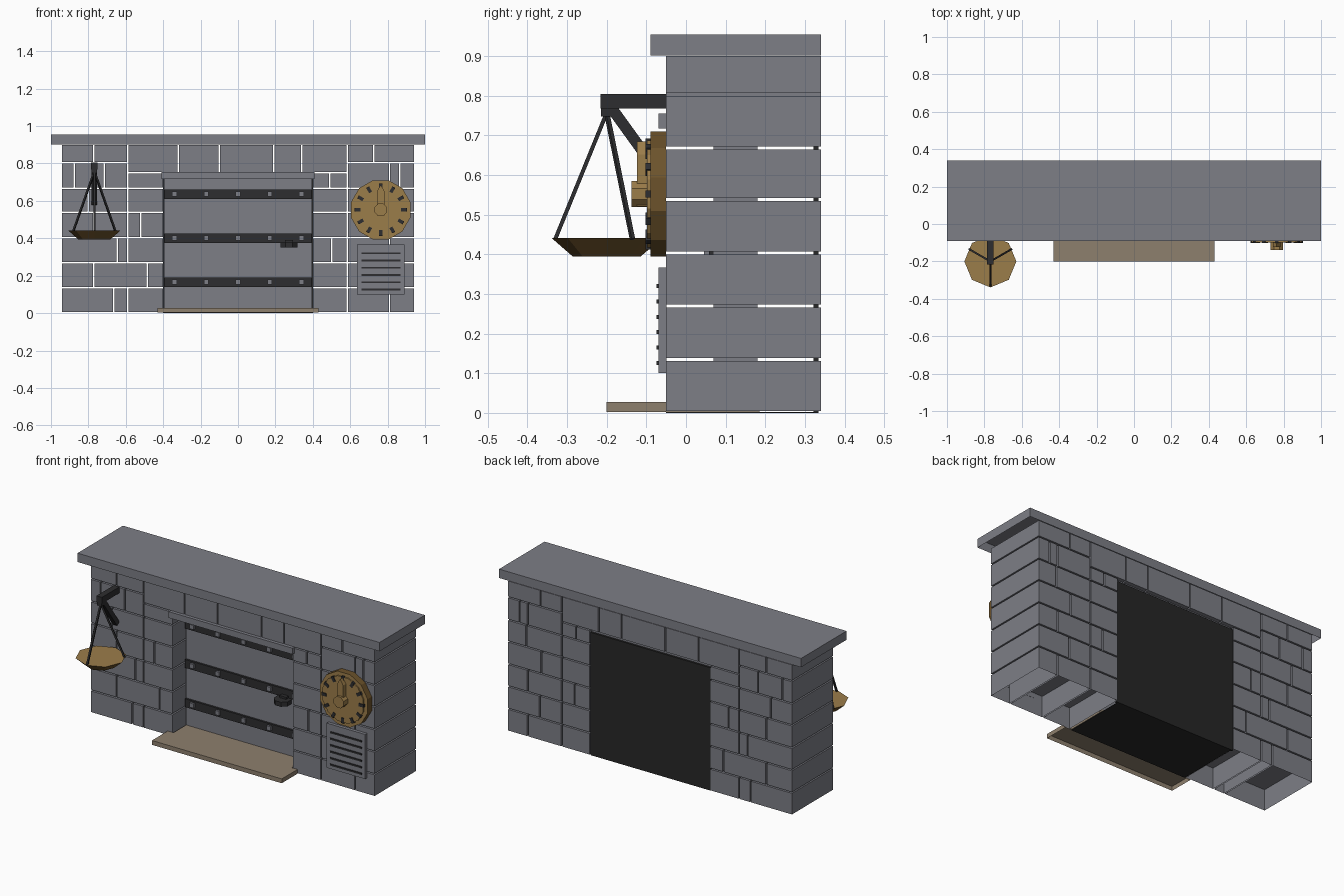
import bpy, bmesh, math
from mathutils import Vector, Matrix

if "Cube" in bpy.data.objects:
    bpy.data.objects.remove(bpy.data.objects["Cube"])


def material(name, r, g, b):
    m = bpy.data.materials.new(name)
    m.use_nodes = True
    m.diffuse_color = (r, g, b, 1)
    m.node_tree.nodes["Principled BSDF"].inputs["Base Color"].default_value = (r, g, b, 1)
    return m


STONE = material("grey stone", 0.205, 0.21, 0.24)
IRON = material("dark iron", 0.027, 0.027, 0.029)
SOOT = material("soot black", 0.02, 0.02, 0.02)
BRASS = material("brass", 0.33, 0.205, 0.068)
BRONZE = material("dark bronze", 0.15, 0.085, 0.024)
HEARTH = material("tan slab", 0.27, 0.215, 0.155)


def finish(name, bm, *mats):
    mesh = bpy.data.meshes.new(name)
    bm.to_mesh(mesh)
    bm.free()
    for m in mats:
        mesh.materials.append(m)
    ob = bpy.data.objects.new(name, mesh)
    bpy.context.collection.objects.link(ob)
    return ob


def add_box(bm, x, y, z, open_bottom=False):
    """Box given by (min, max) ranges on each axis."""
    size = Vector((x[1] - x[0], y[1] - y[0], z[1] - z[0]))
    mid = Vector((sum(x), sum(y), sum(z))) / 2
    verts = bmesh.ops.create_cube(
        bm, size=1, matrix=Matrix.Translation(mid) @ Matrix.Diagonal(size).to_4x4())["verts"]
    if open_bottom:
        faces = {f for v in verts for f in v.link_faces}
        low = min(faces, key=lambda f: f.calc_center_median().z)
        bmesh.ops.delete(bm, geom=[low], context="FACES_ONLY")


def box(name, x, y, z, mat, open_bottom=False):
    bm = bmesh.new()
    add_box(bm, x, y, z, open_bottom)
    return finish(name, bm, mat)


def rod(name, a, b, width, mat, sides=4, turn=math.pi / 4):
    """Straight prism between two points."""
    a, b = Vector(a), Vector(b)
    d = b - a
    rot = d.to_track_quat("Z", "X").to_matrix().to_4x4()
    bm = bmesh.new()
    r = width / 2 / math.cos(math.pi / sides)
    bmesh.ops.create_cone(bm, cap_ends=True, segments=sides, radius1=r, radius2=r, depth=d.length,
                          matrix=Matrix.Translation((a + b) / 2) @ rot @ Matrix.Rotation(turn, 4, "Z"))
    return finish(name, bm, mat)


# Stone courses: vertical joints of each row, left and right pillar
FRONT, BACK, GAP = -0.05, 0.34, 0.004
levels = [0.001, 0.135, 0.27, 0.403, 0.538, 0.668, 0.803, 0.904]
left_joints = [[-0.665, -0.59], [-0.77, -0.485], [-0.645, -0.59], [-0.77, -0.59, -0.52],
               [-0.80, -0.59], [-0.875, -0.715, -0.59], [-0.77, -0.59]]
right_joints = [[0.585, 0.81], [0.585, 0.73], [0.50, 0.585, 0.81], [0.585, 0.72],
                [0.585, 0.82], [0.585, 0.81, 0.865], [0.585, 0.725]]


def course(bm, edges, z0, z1, hollow):
    for a, b in zip(edges, edges[1:]):
        add_box(bm, (a + GAP, b - GAP), (FRONT, BACK), (z0 + GAP, z1 - GAP), hollow)


bm = bmesh.new()
for i, (left, right) in enumerate(zip(left_joints, right_joints)):
    z0, z1 = levels[i], levels[i + 1]
    if i < 5:
        course(bm, [-0.944] + left + [-0.396], z0, z1, i == 0)
        course(bm, [0.396] + right + [0.944], z0, z1, i == 0)
    else:
        course(bm, [-0.944] + left, z0, z1, False)
        course(bm, right + [0.944], z0, z1, False)
finish("pillar_blocks", bm, STONE)

# Lintel blocks over the opening, with short filler blocks at its ends
bm = bmesh.new()
course(bm, [-0.59, -0.32, -0.10, 0.19, 0.34, 0.585], 0.75, 0.904, False)
course(bm, [-0.59, -0.396], 0.668, 0.75, False)
course(bm, [0.396, 0.49, 0.585], 0.668, 0.75, False)
finish("lintel_blocks", bm, STONE)

box("mantel_shelf", (-1, 1), (-0.09, BACK), (0.902, 0.955), STONE, True)
box("lintel_trim", (-0.41, 0.41), (-0.07, -0.045), (0.718, 0.755), STONE)
box("lintel_underside", (-0.4, 0.4), (-0.045, 0.32), (0.718, 0.75), STONE)

# Hearth slab, fire box back and floor
box("hearth_slab", (-0.43, 0.43), (-0.20, -0.051), (0.002, 0.028), HEARTH, True)
box("hearth_inner", (-0.392, 0.392), (-0.051, 0.185), (0.002, 0.028), HEARTH)
box("firebox_floor", (-0.39, 0.39), (-0.05, 0.325), (0.0, 0.002), SOOT)
box("firebox_back", (-0.4, 0.4), (0.322, 0.334), (0.0, 0.735), SOOT)

# Door slab with iron bands, studs and a handle
box("door", (-0.395, 0.395), (0.07, 0.18), (0.028, 0.718), STONE)
bands, studs = bmesh.new(), bmesh.new()
for z in (0.165, 0.4, 0.635):
    add_box(bands, (-0.392, 0.392), (0.058, 0.072), (z - 0.025, z + 0.025))
    for k in range(-2, 3):
        x = k * 0.17
        add_box(studs, (x - 0.013, x + 0.013), (0.046, 0.06), (z - 0.011, z + 0.015))
finish("door_bands", bands, IRON)
finish("door_studs", studs, STONE)
rod("door_handle", (0.272, 0.035, 0.35), (0.272, 0.035, 0.377), 0.092, IRON, 8, math.pi / 8)
box("handle_mount", (0.25, 0.294), (0.035, 0.06), (0.365, 0.39), IRON)

# Round dial
CX, CZ = 0.763, 0.552
rim = rod("dial_rim", (CX, -0.05, CZ), (CX, -0.09, CZ), 0.316, BRONZE, 12, math.pi / 12)
rim.data.materials.append(BRASS)
for p in rim.data.polygons:
    p.material_index = int(p.normal.y < -0.5)
rod("dial_face", (CX, -0.09, CZ), (CX, -0.098, CZ), 0.27, BRASS, 12, math.pi / 12)
marks = bmesh.new()
for k in range(12):
    start = len(marks.verts)
    add_box(marks, (-0.009, 0.009), (-0.102, -0.089), (0.108, 0.14))
    marks.verts.ensure_lookup_table()
    bmesh.ops.transform(marks, verts=marks.verts[start:],
                        matrix=Matrix.Translation((CX, 0, CZ)) @ Matrix.Rotation(k * math.pi / 6, 4, "Y"))
finish("dial_marks", marks, IRON)
rod("dial_hub", (CX, -0.095, CZ), (CX, -0.138, CZ), 0.066, BRASS, 8, math.pi / 8)

# Tapered pointer
bm = bmesh.new()
outline = [(-0.02, -0.03), (0.02, -0.03), (0.02, 0.1), (0, 0.133), (-0.02, 0.1)]
face = bm.faces.new([bm.verts.new((CX + x, -0.098, CZ + z)) for x, z in outline])
top = bmesh.ops.extrude_face_region(bm, geom=[face])["geom"]
bmesh.ops.translate(bm, verts=[v for v in top if isinstance(v, bmesh.types.BMVert)], vec=(0, -0.026, 0))
bmesh.ops.recalc_face_normals(bm, faces=bm.faces)
finish("dial_pointer", bm, BRASS)

# Vent plate with dark slots
box("vent_plate", (0.635, 0.89), (-0.069, -0.049), (0.10, 0.367), STONE)
bm = bmesh.new()
for k in range(6):
    z = 0.126 + k * 0.0388
    add_box(bm, (0.66, 0.868), (-0.074, -0.068), (z - 0.005, z + 0.005))
finish("vent_slots", bm, IRON)

# Hanging pan on a wall bracket
PX, PY = -0.768, -0.20
box("bracket_arm", (PX - 0.018, PX + 0.018), (-0.216, -0.049), (0.768, 0.805), IRON)
box("bracket_tip", (PX - 0.014, PX + 0.014), (-0.215, -0.182), (0.748, 0.77), IRON)
rod("bracket_brace", (PX, -0.185, 0.765), (PX, -0.055, 0.585), 0.028, IRON)
for k in range(3):
    a = -math.pi / 2 + k * math.tau / 3
    rod(f"pan_rod_{k + 1}", (PX, PY, 0.757),
        (PX + 0.13 * math.cos(a), PY + 0.13 * math.sin(a), 0.438), 0.01, IRON)
bm = bmesh.new()
bmesh.ops.create_cone(bm, cap_ends=True, segments=8, radius1=0.085, radius2=0.139, depth=0.047,
                      matrix=Matrix.Translation((PX, PY, 0.4175)))
bm.normal_update()
for f in bm.faces:
    f.material_index = int(f.normal.z > 0.5)
finish("pan", bm, BRONZE, BRASS)
